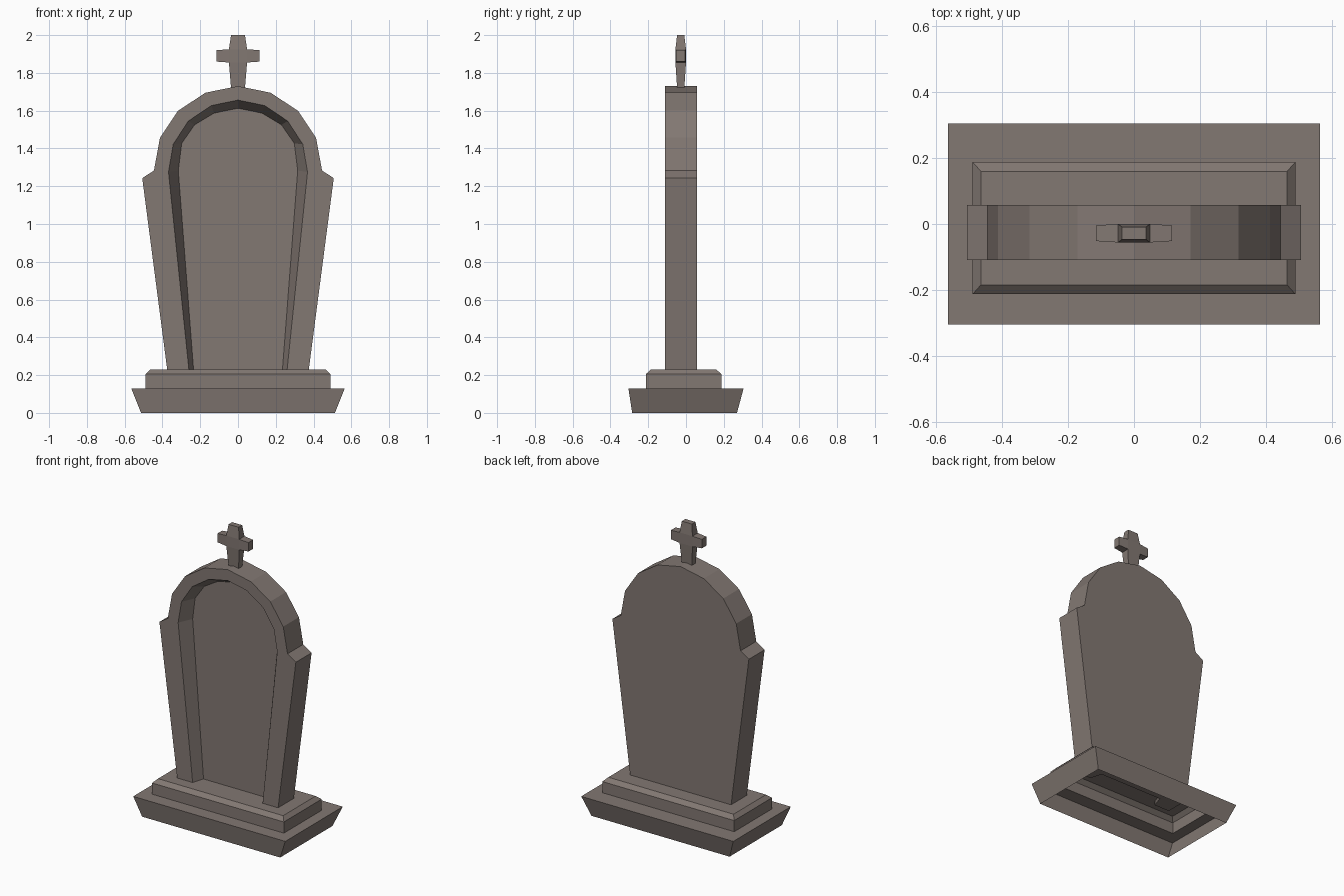
import bpy, bmesh
from mathutils import Vector

if "Cube" in bpy.data.objects:
    bpy.data.objects.remove(bpy.data.objects["Cube"])

stone = bpy.data.materials.new("warm_grey_stone")
stone.diffuse_color = (0.225, 0.188, 0.170, 1)
stone.use_nodes = True
stone.node_tree.nodes["Principled BSDF"].inputs["Base Color"].default_value = stone.diffuse_color


def finish(name, bm, fix_normals=True):
    if fix_normals:
        bmesh.ops.recalc_face_normals(bm, faces=bm.faces[:])
    mesh = bpy.data.meshes.new(name)
    bm.to_mesh(mesh)
    bm.free()
    mesh.materials.append(stone)
    obj = bpy.data.objects.new(name, mesh)
    bpy.context.collection.objects.link(obj)
    return obj


def stepped_shell(name, rings):
    """Open-bottomed shell through rectangles (half x, y min, y max, z)."""
    bm = bmesh.new()
    loops = [[bm.verts.new(p) for p in
              ((-x, y0, z), (x, y0, z), (x, y1, z), (-x, y1, z))]
             for x, y0, y1, z in rings]
    for a, b in zip(loops, loops[1:]):
        for i in range(4):
            j = (i + 1) % 4
            bm.faces.new((a[i], a[j], b[j], b[i]))
    bm.faces.new(loops[-1])
    return finish(name, bm, False)


def mirrored(half):
    """Right half profile from bottom to apex, continued down the left."""
    return half + [(-x, z) for x, z in half[-2::-1]]


# stepped base, flared slab with chamfered plinth on it
stepped_shell("base", [
    (0.513, -0.285, 0.27, 0), (0.565, -0.305, 0.305, 0.13),
    (0.49, -0.213, 0.188, 0.13), (0.49, -0.213, 0.188, 0.205),
    (0.465, -0.185, 0.16, 0.23)])

# headstone slab with a recessed arched panel in the front
outer = mirrored([(0.371, 0.2), (0.507, 1.243), (0.445, 1.283), (0.413, 1.457),
                  (0.317, 1.60), (0.172, 1.695), (0, 1.73)])
rim = mirrored([(0.257, 0.2), (0.368, 1.275), (0.343, 1.422),
                (0.263, 1.545), (0.141, 1.627), (0, 1.656)])
panel = mirrored([(0.233, 0.2), (0.316, 1.283), (0.298, 1.427),
                  (0.23, 1.525), (0.127, 1.587), (0, 1.613)])
FRONT, BACK, RECESS = -0.11, 0.057, -0.03
bm = bmesh.new()
back, front, lip, floor = [
    [bm.verts.new((x, y, z)) for x, z in pts]
    for pts, y in ((outer, BACK), (outer, FRONT), (rim, FRONT), (panel, RECESS))]
bm.faces.new(back)
bm.faces.new(floor)
bm.faces.new(front + lip[::-1])
for a, b in ((back, front), (lip, floor)):
    for i in range(len(a) - 1):
        bm.faces.new((a[i], a[i + 1], b[i + 1], b[i]))
bm.faces.new((back[0], front[0], lip[0], floor[0],
              floor[-1], lip[-1], front[-1], back[-1]))
finish("headstone", bm)

# cross: centre block with four tapering arms
bm = bmesh.new()
bmesh.ops.create_cube(bm, size=1)
centre = Vector((0, -0.028, 1.89))
for v in bm.verts:
    v.co = Vector((v.co.x * 0.096, v.co.y * 0.056, v.co.z * 0.07)) + centre
bm.normal_update()
for face in [f for f in bm.faces if abs(f.normal.y) < 0.5]:
    n = face.normal.copy()
    new = bmesh.ops.extrude_discrete_faces(bm, faces=[face])["faces"][0]
    for v in new.verts:
        d = v.co - centre
        if abs(n.x) > 0.5:
            d = Vector((n.x * 0.115, d.y * 0.85, d.z * 0.86))
        else:
            d = Vector((d.x * 0.77, d.y * 0.68, 0.11 if n.z > 0 else -0.17))
        v.co = centre + d
finish("cross", bm)
